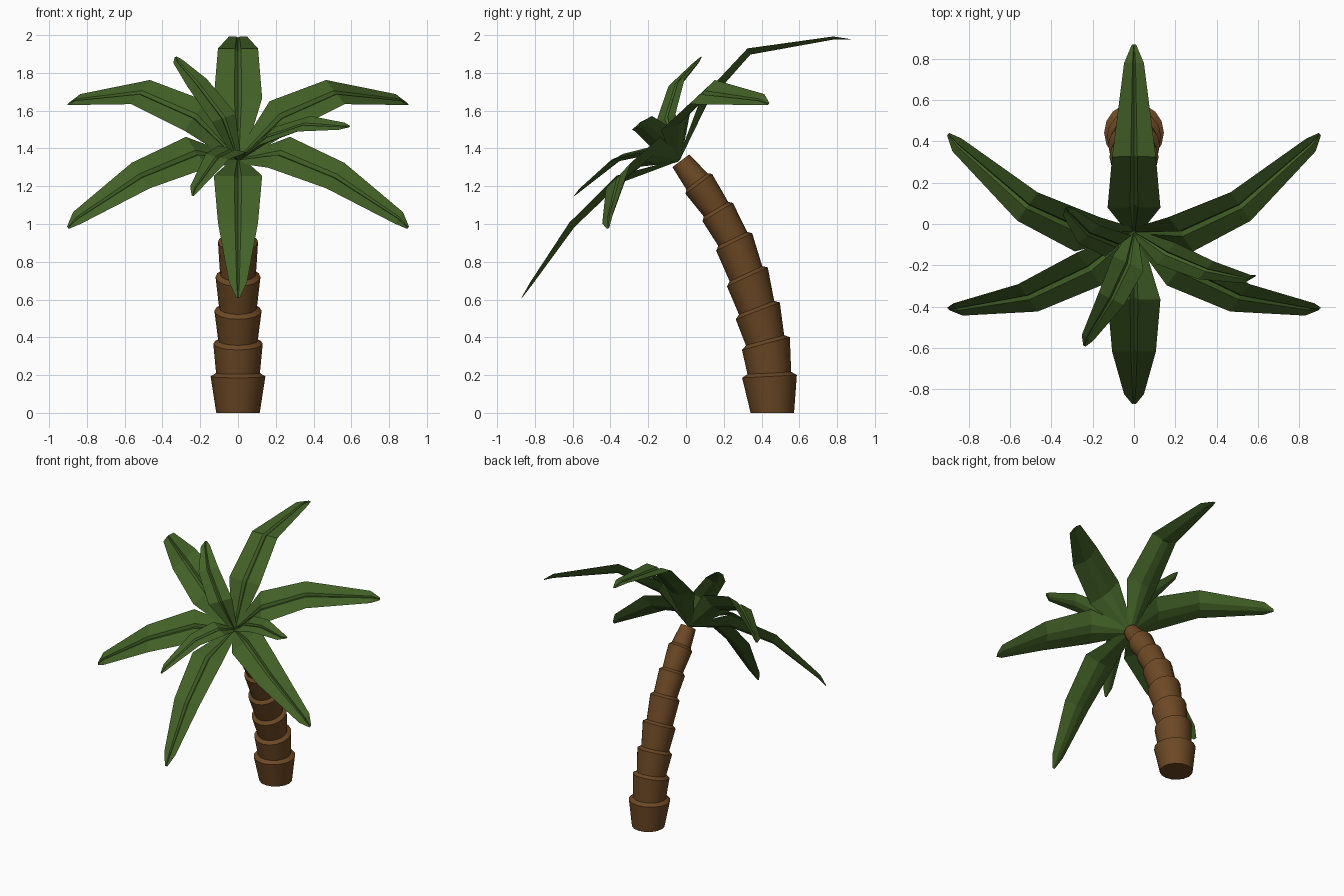
import bpy, bmesh, math
from mathutils import Vector

if "Cube" in bpy.data.objects:
    bpy.data.objects.remove(bpy.data.objects["Cube"])


def material(name, color):
    m = bpy.data.materials.new(name)
    m.diffuse_color = (*color, 1)
    m.use_nodes = True
    m.node_tree.nodes["Principled BSDF"].inputs["Base Color"].default_value = m.diffuse_color
    return m


def loft(name, rings, mat):
    """Skin a list of closed rings and cap both ends."""
    bm = bmesh.new()
    vs = [[bm.verts.new(p) for p in r] for r in rings]
    n = len(vs[0])
    for a, b in zip(vs, vs[1:]):
        for i in range(n):
            j = (i + 1) % n
            bm.faces.new((a[i], a[j], b[j], b[i]))
    bm.faces.new(vs[0][::-1])
    bm.faces.new(vs[-1])
    bmesh.ops.recalc_face_normals(bm, faces=bm.faces)
    me = bpy.data.meshes.new(name)
    bm.to_mesh(me)
    bm.free()
    me.materials.append(mat)
    ob = bpy.data.objects.new(name, me)
    bpy.context.collection.objects.link(ob)
    return ob


bark = material("bark", (0.15, 0.065, 0.018))
leaf = material("leaf", (0.055, 0.12, 0.02))

# Trunk: stacked flaring cups along a leaning curve
# (y, z, tilt in degrees, rim radius) of each cup's rim
cups = [(.442, .193, 3, .145), (.423, .367, 15, .131), (.38, .54, 21, .125),
        (.325, .72, 25, .119), (.255, .905, 26, .106), (.168, 1.063, 31, .094),
        (.068, 1.212, 37, .088), (-.027, 1.335, 37, .056)]


def ring(y, z, tilt, r, lift=0, n=16):
    t = math.radians(tilt)
    side, up = Vector((0, math.cos(t), math.sin(t))), Vector((0, -math.sin(t), math.cos(t)))
    c = Vector((0, y, z)) + up * lift
    return [c + Vector((r * math.cos(a), 0, 0)) + side * r * math.sin(a)
            for a in (2 * math.pi * i / n for i in range(n))]


rings = [ring(.457, 0, 0, .115)]
for i, (y, z, t, r) in enumerate(cups):
    rings.append(ring(y, z, t, r))
    if i < len(cups) - 1:
        rings.append(ring(y, z, t, r * .8, .018))
trunk = loft("trunk", rings, bark)
bpy.context.view_layer.objects.active = trunk
trunk.select_set(True)
bpy.ops.object.shade_smooth_by_angle(angle=math.radians(28))

# Fronds: folded blade section swept along a bent path
SECTION = [(-1, 0), (-.15, -.02), (0, -.16), (.15, -.02), (1, 0), (.25, -.34), (-.25, -.34)]
WIDTHS = [.03, .128, .106, .048, .01]


def frond(name, path, side, scale=1, flip=1):
    pts = [Vector((0, -.04, 1.34))] + [Vector(p) for p in path]
    side = Vector(side).normalized()
    for v in pts + [side]:
        v.x *= flip
    rings = []
    for i, p in enumerate(pts):
        tan = (pts[min(i + 1, 4)] - pts[max(i - 1, 0)]).normalized()
        nor = side.cross(tan).normalized()
        if nor.z < 0:
            nor = -nor
        w = WIDTHS[i] * scale
        rings.append([p + side * u * w + nor * (v + .1) * w for u, v in SECTION])
    loft(name, rings, leaf)


frond("back_frond", [(0, .09, 1.66), (0, .33, 1.92), (0, .78, 1.988), (0, .87, 1.978)], (1, 0, 0))
frond("front_frond", [(0, -.36, 1.245), (0, -.61, 1.0), (0, -.82, .69), (0, -.87, .61)], (1, 0, 0))
for label, s in (("right", 1), ("left", -1)):
    frond("upper_frond_" + label, [(.23, -.04, 1.565), (.513, .09, 1.69), (.855, .385, 1.655),
                                   (.9, .435, 1.635)], (.1, -.14, -.13), 1, s)
    frond("lower_frond_" + label, [(.22, -.21, 1.37), (.513, -.35, 1.25), (.85, -.41, 1.03),
                                   (.9, -.41, .98)], (-.1, -.137, -.14), 1, s)

# Small inner fronds
frond("small_frond_up", [(-.08, -.1, 1.56), (-.22, -.045, 1.745), (-.32, .06, 1.86),
                         (-.33, .08, 1.885)], (.11, .09, .04), .66)
frond("small_frond_right", [(.16, -.14, 1.46), (.35, -.22, 1.525), (.55, -.265, 1.515),
                            (.59, -.25, 1.515)], (-.07, -.085, -.08), .66)
frond("small_frond_front", [(-.03, -.19, 1.39), (-.11, -.36, 1.35), (-.225, -.55, 1.19),
                            (-.24, -.59, 1.15)], (.12, -.06, -.03), .66)
